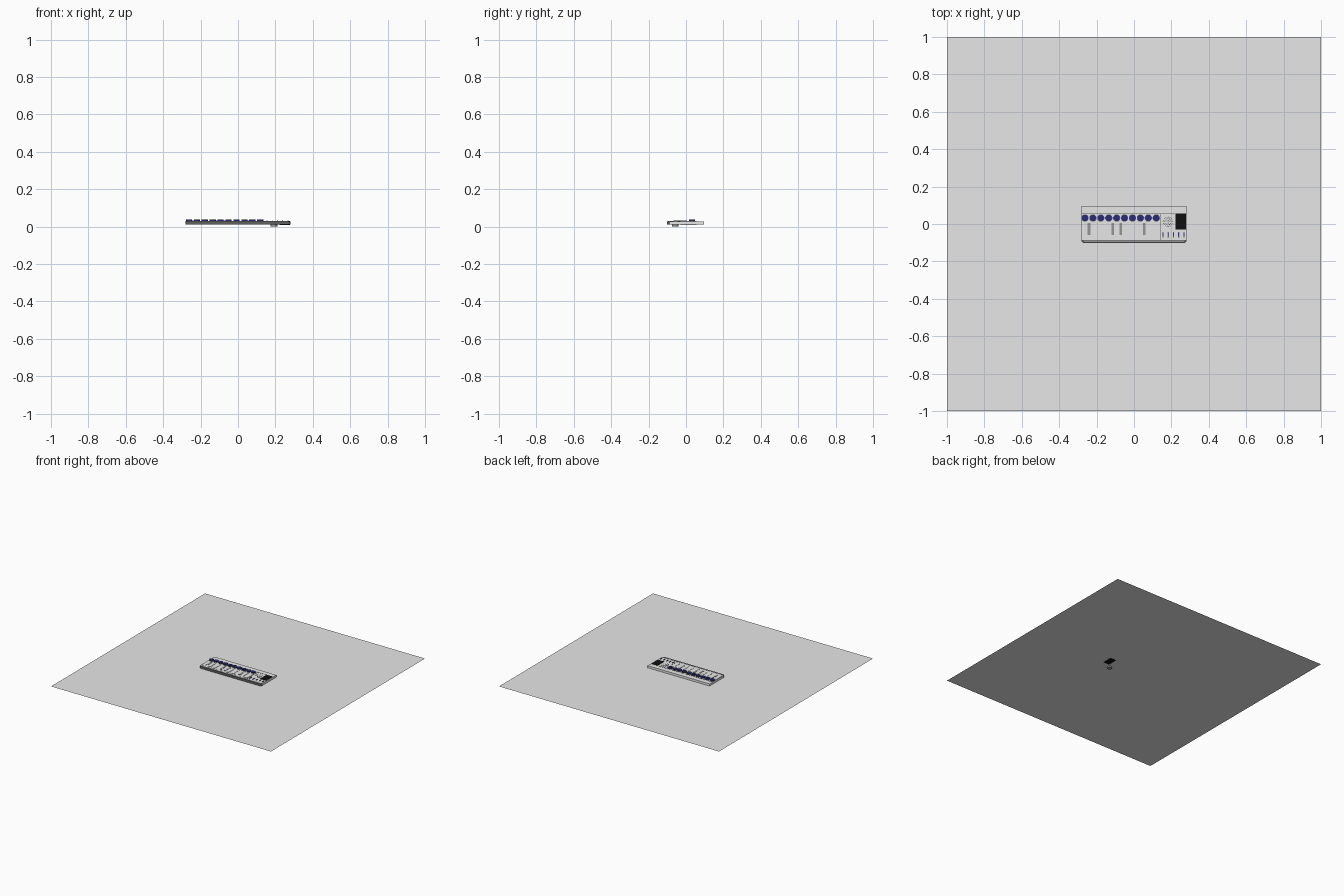
import bpy, bmesh, math

if "Cube" in bpy.data.objects:
    bpy.data.objects.remove(bpy.data.objects["Cube"])


def material(name, rgb):
    m = bpy.data.materials.new(name)
    m.diffuse_color = (*rgb, 1)
    m.use_nodes = True
    m.node_tree.nodes["Principled BSDF"].inputs["Base Color"].default_value = m.diffuse_color
    return m


LIGHT = material("light_grey", (0.8, 0.8, 0.8))
MID = material("mid_grey", (0.3, 0.3, 0.3))
DARK = material("dark_grey", (0.12, 0.12, 0.12))
BLUE = material("navy_blue", (0.02, 0.025, 0.2))
BLACK = material("black", (0.005, 0.005, 0.005))


def prism(name, outline, z0, z1, mat):
    """Extrude a flat outline from z0 to z1."""
    bm = bmesh.new()
    low = [bm.verts.new((x, y, z0)) for x, y in outline]
    high = [bm.verts.new((x, y, z1)) for x, y in outline]
    n = len(outline)
    bm.faces.new(low[::-1])
    bm.faces.new(high)
    for i in range(n):
        j = (i + 1) % n
        bm.faces.new((low[i], low[j], high[j], high[i]))
    me = bpy.data.meshes.new(name)
    bm.to_mesh(me)
    bm.free()
    me.materials.append(mat)
    ob = bpy.data.objects.new(name, me)
    bpy.context.collection.objects.link(ob)
    return ob


def rect(x0, x1, y0, y1):
    return [(x0, y0), (x1, y0), (x1, y1), (x0, y1)]


def disc(cx, cy, r, n=24):
    return [(cx + r * math.cos(math.tau * i / n), cy + r * math.sin(math.tau * i / n))
            for i in range(n)]


def rounded_bottom(x0, x1, y0, y1, r, n=6):
    """Rectangle whose two front corners are rounded."""
    pts = []
    for cx, start in ((x0 + r, math.pi), (x1 - r, 1.5 * math.pi)):
        for i in range(n + 1):
            a = start + i * math.pi / 2 / n
            pts.append((cx + r * math.cos(a), y0 + r + r * math.sin(a)))
    return pts + [(x1, y1), (x0, y1)]


# Ground sheet, single sided
bpy.ops.mesh.primitive_plane_add(size=2, location=(0, 0, 0.01))
sheet = bpy.context.object
sheet.name = "base_sheet"
sheet.data.materials.append(LIGHT)

# Body with dark rounded front edge
TOP = 0.028
prism("body", rect(-0.281, 0.281, -0.085, 0.096), 0.0102, TOP, LIGHT)
prism("front_edge", rounded_bottom(-0.281, 0.281, -0.102, -0.085, 0.015), 0.0102, TOP, DARK)
prism("front_lip", rect(-0.268, 0.268, -0.097, -0.088), TOP, TOP + 0.001, MID)
prism("panel_seam", rect(-0.281, 0.22, 0.053, 0.057), TOP, TOP + 0.001, DARK)

# Ten channels: dial and key plate
PITCH = 0.0423
for i in range(10):
    x = -0.262 + i * PITCH
    prism("dial_ring", disc(x, 0.032, 0.0195), TOP, TOP + 0.003, DARK)
    prism("dial", disc(x, 0.032, 0.0165), TOP, 0.037, BLUE)
    prism("key_plate", rounded_bottom(x - 0.017, x + 0.017, -0.078, 0.006, 0.015),
          TOP, TOP + 0.002, LIGHT)
    if i in (0, 3, 4, 7):
        b = x + PITCH / 2
        prism("narrow_key", rect(b - 0.007, b + 0.007, -0.06, 0.006), TOP, TOP + 0.0035, MID)

# Divider between keys and controls
prism("divider", rect(0.139, 0.142, -0.085, 0.053), TOP, TOP + 0.001, DARK)

# Speaker with rings of holes
SX, SY = 0.181, 0.012
prism("speaker_plate", disc(SX, SY, 0.03, 32), TOP, TOP + 0.001, LIGHT)
for r, count in ((0, 1), (0.009, 6), (0.017, 12), (0.025, 18)):
    for hx, hy in disc(SX, SY, r, count):
        prism("speaker_hole", disc(hx, hy, 0.0026, 8), TOP, TOP + 0.0015, DARK)

# Screen, reaching down through the sheet
prism("screen", rect(0.221, 0.277, -0.03, 0.055), 0.0095, TOP + 0.002, BLACK)

# Five small sliders
for i in range(5):
    x = 0.155 + i * 0.028
    prism("slider_slot", rect(x - 0.003, x + 0.003, -0.074, -0.044), TOP, TOP + 0.001, MID)
    prism("slider_mark", rect(x - 0.0025, x + 0.0025, -0.068, -0.046), TOP, TOP + 0.004, BLUE)

# Foot below the sheet
prism("under_foot", disc(0.192, -0.058, 0.018), 0.0, 0.0102, MID)
